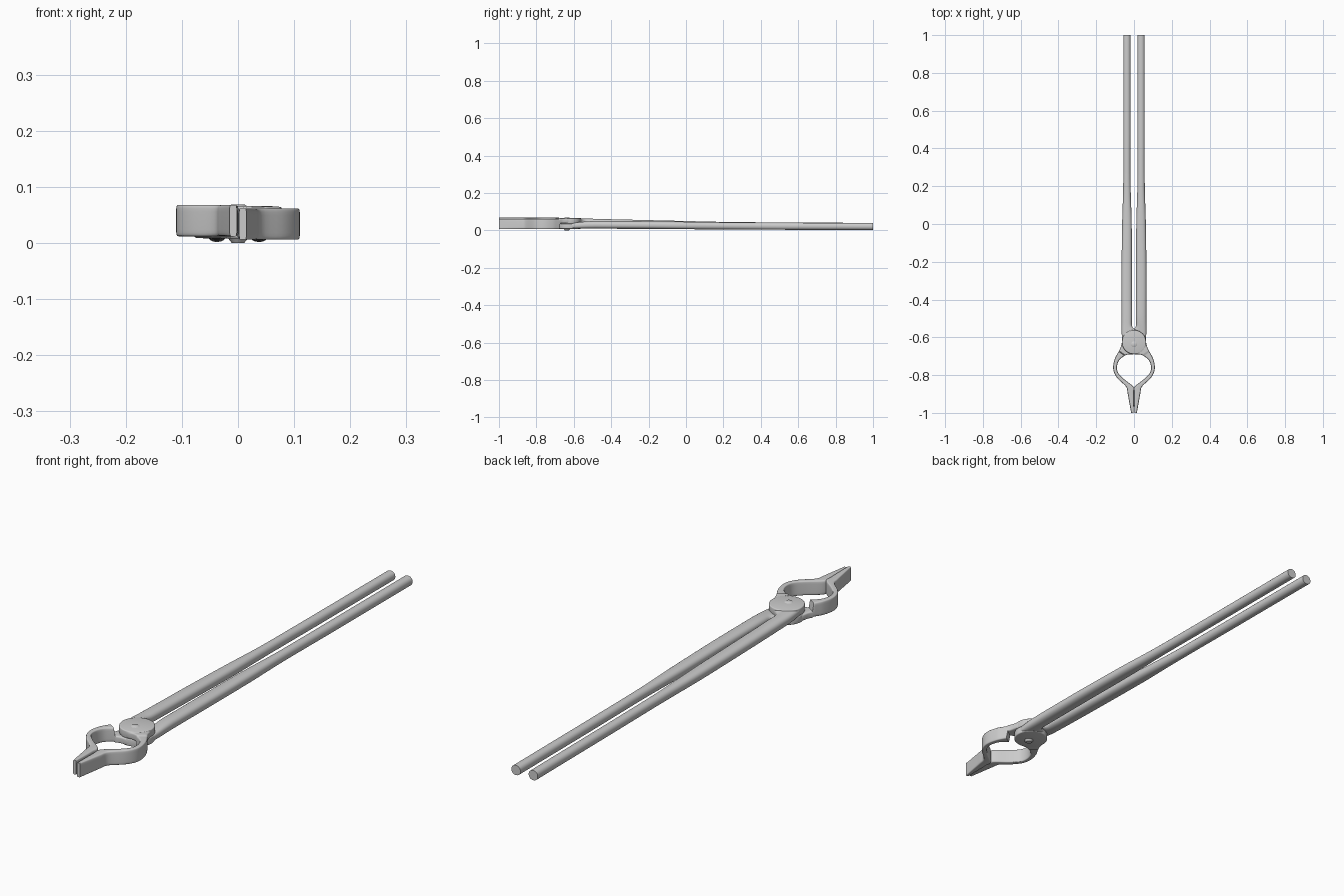
import bpy, bmesh, math
from mathutils import Matrix, Vector

if "Cube" in bpy.data.objects:
    bpy.data.objects.remove(bpy.data.objects["Cube"])

SIDES, SUB = 24, 5

# One half of the tongs seen from above, tip to handle end:
# edge A (x, y), edge B (x, y), squareness of the cross-section
OUTLINE = [
    (0.015, -1.000, 0.002, -1.000, 7),
    (0.025, -0.945, 0.001, -0.945, 7),
    (0.034, -0.895, 0.001, -0.893, 7),
    (0.043, -0.860, 0.003, -0.862, 7),
    (0.085, -0.820, 0.052, -0.822, 7),
    (0.106, -0.785, 0.084, -0.788, 7),
    (0.110, -0.750, 0.090, -0.755, 7),
    (0.101, -0.712, 0.080, -0.723, 7),
    (0.087, -0.685, 0.058, -0.703, 7),
    (0.073, -0.660, 0.033, -0.691, 6),
    (0.061, -0.620, -0.015, -0.685, 6),
    (0.032, -0.575, -0.055, -0.640, 5),
    (-0.008, -0.545, -0.065, -0.585, 3),
    (-0.010, -0.480, -0.066, -0.490, 2.5),
    (-0.011, -0.250, -0.066, -0.250, 2.5),
    (-0.012, 0.000, -0.063, 0.000, 2.5),
    (-0.018, 0.220, -0.057, 0.220, 2.2),
    (-0.018, 0.550, -0.057, 0.550, 2.2),
    (-0.018, 1.000, -0.057, 1.000, 2.2),
]
STEP = 8  # the jaw drops sharply to half height on this segment

UPPER_Z = [(0.006, 0.062)] * 9 + [(0.037, 0.065)] * 3 + [
    (0.026, 0.064), (0.020, 0.062), (0.015, 0.056), (0.009, 0.050),
    (0.006, 0.045), (0.004, 0.042), (0.002, 0.040)]
LOWER_Z = [(0.012, 0.068)] * 9 + [(0.009, 0.036)] * 3 + [
    (0.009, 0.044), (0.009, 0.050), (0.008, 0.049), (0.006, 0.046),
    (0.005, 0.043), (0.003, 0.041), (0.002, 0.040)]


def spline(p0, p1, p2, p3, t):
    return 0.5 * (2 * p1 + (p2 - p0) * t + (2 * p0 - 5 * p1 + 4 * p2 - p3) * t * t
                  + (3 * p1 - p0 - 3 * p2 + p3) * t ** 3)


def finish(name, bm):
    bmesh.ops.recalc_face_normals(bm, faces=bm.faces)
    mesh = bpy.data.meshes.new(name)
    bm.to_mesh(mesh)
    bm.free()
    ob = bpy.data.objects.new(name, mesh)
    bpy.context.collection.objects.link(ob)
    bpy.ops.object.select_all(action='DESELECT')
    ob.select_set(True)
    bpy.context.view_layer.objects.active = ob
    bpy.ops.object.shade_smooth_by_angle(angle=math.radians(40))
    return ob


def tong_half(name, heights, mirror):
    """Loft a rounded section through the outline."""
    bm = bmesh.new()
    rings = []
    n = len(OUTLINE)
    for i in range(n - 1):
        ids = [max(i - 1, 0), i, i + 1, min(i + 2, n - 1)]
        for s in range(SUB + (i == n - 2)):
            t = s / SUB
            xa, ya, xb, yb, e = [spline(*[OUTLINE[k][c] for k in ids], t) for c in range(5)]
            tz = (0 if t < 0.5 else 1) if i == STEP else t
            lo, hi = [heights[i][c] * (1 - tz) + heights[i + 1][c] * tz for c in (0, 1)]
            ring = []
            for k in range(SIDES):
                a = 2 * math.pi * (k + 0.5) / SIDES
                u, w = [math.copysign(abs(v) ** (2 / e), v) for v in (math.cos(a), math.sin(a))]
                f = (1 + u) / 2
                ring.append(bm.verts.new((mirror * (xa * f + xb * (1 - f)),
                                          ya * f + yb * (1 - f),
                                          (lo + hi) / 2 + w * (hi - lo) / 2)))
            rings.append(ring)
    for r, q in zip(rings, rings[1:]):
        for k in range(SIDES):
            j = (k + 1) % SIDES
            bm.faces.new((r[k], r[j], q[j], q[k]))
    bm.faces.new(rings[0])
    bm.faces.new(rings[-1])
    return finish(name, bm)


def disc(name, r_low, r_high, z0, z1, bevel=0.0, y=-0.625):
    bm = bmesh.new()
    bmesh.ops.create_cone(bm, cap_ends=True, segments=40, radius1=r_low, radius2=r_high,
                          depth=z1 - z0, matrix=Matrix.Translation(Vector((0, y, (z0 + z1) / 2))))
    if bevel:
        rim = [e for e in bm.edges if abs(e.verts[0].co.z - e.verts[1].co.z) < 1e-6]
        bmesh.ops.bevel(bm, geom=rim, offset=bevel, segments=3, affect='EDGES', profile=0.5)
    return finish(name, bm)


# Two crossing halves: jaw, hinge arm and handle
tong_half("upper_tong_half", UPPER_Z, 1)
tong_half("lower_tong_half", LOWER_Z, -1)

# Round hinge plates
disc("upper_hinge_plate", 0.064, 0.064, 0.0365, 0.066, 0.004)
disc("lower_hinge_plate", 0.064, 0.064, 0.008, 0.0365, 0.004)

# Rivet through the hinge, with a head on each side
disc("rivet_shaft", 0.012, 0.012, 0.004, 0.066, y=-0.637)
disc("rivet_head_top", 0.017, 0.011, 0.065, 0.069, y=-0.637)
disc("rivet_head_bottom", 0.011, 0.018, 0.0, 0.009, y=-0.637)
